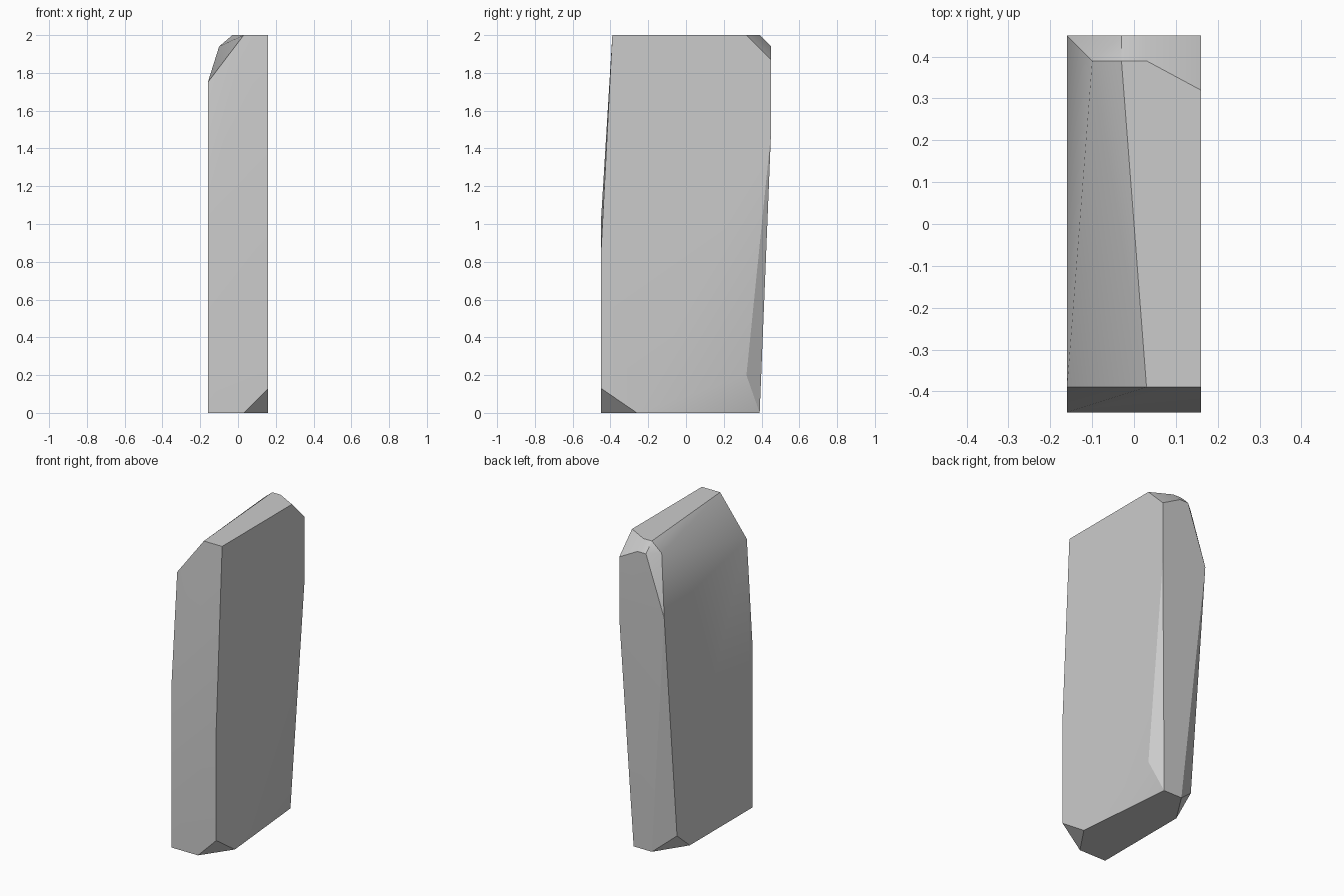
import bpy
import bmesh
import math

# Remove the default cube only
default_cube = bpy.data.objects.get("Cube")
if default_cube:
    bpy.data.objects.remove(default_cube, do_unlink=True)


def make_material(name, color):
    material = bpy.data.materials.new(name)
    material.use_nodes = True
    material.diffuse_color = color
    material.node_tree.nodes["Principled BSDF"].inputs["Base Color"].default_value = color
    return material


def convex_block(name, corner_groups, material):
    """Wrap a flat-sided block around its chamfered corners."""
    bm = bmesh.new()
    for group in corner_groups:
        for corner in group:
            bm.verts.new(corner)
    hull = bmesh.ops.convex_hull(bm, input=bm.verts[:])
    unused = {v for v in hull["geom_interior"] + hull["geom_unused"]
              if isinstance(v, bmesh.types.BMVert)}
    bmesh.ops.delete(bm, geom=list(unused), context="VERTS")
    bmesh.ops.dissolve_limit(bm, angle_limit=math.radians(1),
                             verts=bm.verts[:], edges=bm.edges[:])
    bmesh.ops.recalc_face_normals(bm, faces=bm.faces[:])
    mesh = bpy.data.meshes.new(name)
    bm.to_mesh(mesh)
    bm.free()
    mesh.materials.append(material)
    block = bpy.data.objects.new(name, mesh)
    bpy.context.collection.objects.link(block)
    return block


# Half width, half depth and height of the slab
W, D, H = 0.16, 0.45, 2.0
F = 0.39        # depth of the tapered ends
N = 0.03        # half width of the narrow chamfer ends

# Top face, clipped at the back corner and sloping off on the right
top_face = [(W, -F, H), (N, -F, H), (-N, F, H), (N, F, H), (W, 0.32, H)]

# Corners just under the top, where the chamfers end
shoulders = [(-W, -F, 1.75), (-0.10, F, 1.94), (-N, D, 1.94),
             (N, D, 1.94), (W, D, 1.87)]

# Bends where the front and back begin to taper
side_bends = [(-W, -D, 1.02), (W, -D, 0.85), (-W, D, 1.56), (W, D, 1.48)]

# Corners just above the base
heels = [(W, -D, 0.13), (W, 0.32, 0.2), (-W, 0.32, 0.11)]

# Base face with three clipped corners
base_face = [(-W, -D, 0), (N, -D, 0), (W, -0.26, 0),
             (0.10, F, 0), (-N, F, 0), (-W, 0.19, 0)]

stone = make_material("stone_grey", (0.6, 0.6, 0.6, 1.0))
slab = convex_block("stone_slab",
                    [top_face, shoulders, side_bends, heels, base_face], stone)

# Soften only the shallow bends
bpy.ops.object.select_all(action="DESELECT")
slab.select_set(True)
bpy.context.view_layer.objects.active = slab
bpy.ops.object.shade_smooth_by_angle(angle=math.radians(30))
